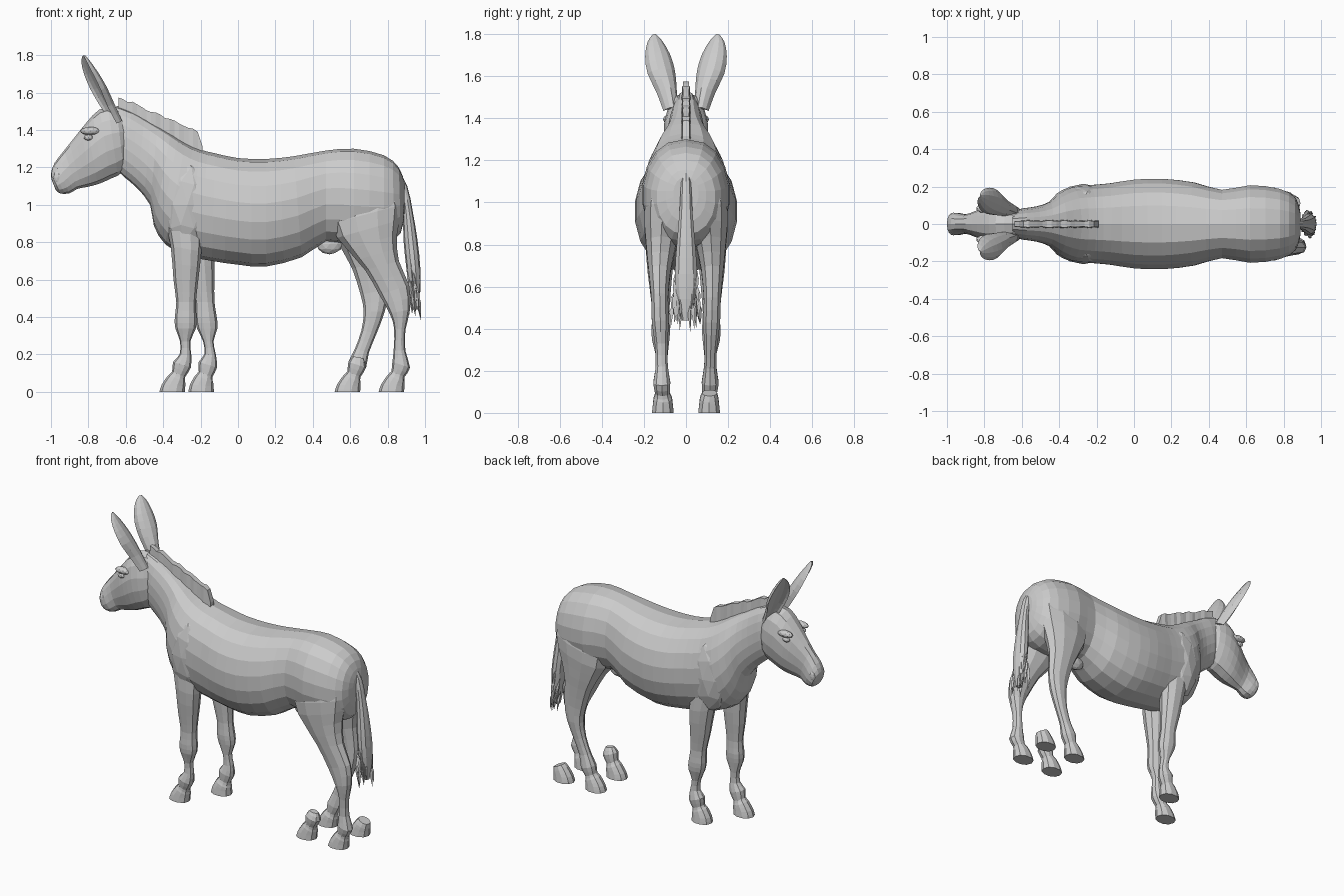
import bpy, bmesh, math, random
from mathutils import Vector

if "Cube" in bpy.data.objects:
    bpy.data.objects.remove(bpy.data.objects["Cube"])
random.seed(4)

hide = bpy.data.materials.new("light grey")
hide.use_nodes = True
GREY = (0.6, 0.6, 0.6, 1)
hide.diffuse_color = GREY
hide.node_tree.nodes["Principled BSDF"].inputs["Base Color"].default_value = GREY


def finish(name, bm):
    bmesh.ops.recalc_face_normals(bm, faces=bm.faces)
    mesh = bpy.data.meshes.new(name)
    bm.to_mesh(mesh)
    bm.free()
    mesh.materials.append(hide)
    ob = bpy.data.objects.new(name, mesh)
    bpy.context.collection.objects.link(ob)
    return ob


def refine(rows, steps):
    """Catmull-Rom interpolation between rows of numbers."""
    out = []
    for i in range(len(rows) - 1):
        p0, p1, p2 = rows[max(i - 1, 0)], rows[i], rows[i + 1]
        p3 = rows[min(i + 2, len(rows) - 1)]
        for k in range(steps):
            t = k / steps
            out.append([0.5 * (2 * b + (c - a) * t + (2 * a - 5 * b + 4 * c - d) * t * t
                               + (3 * b - a - 3 * c + d) * t ** 3)
                        for a, b, c, d in zip(p0, p1, p2, p3)])
    return out + [list(rows[-1])]


def skin(name, rings):
    """Closed skin over rings of points."""
    bm = bmesh.new()
    vr = [[bm.verts.new(p) for p in ring] for ring in rings]
    n = len(vr[0])
    for a, b in zip(vr, vr[1:]):
        for i in range(n):
            j = (i + 1) % n
            bm.faces.new((a[i], a[j], b[j], b[i]))
    bm.faces.new(vr[0])
    bm.faces.new(vr[-1])
    return finish(name, bm)


def loft(name, rows, sides=14, steps=2, side=1):
    """Each row: edge point (x, z), opposite edge point (x, z), half width, centre y."""
    rings = []
    for ax, az, bx, bz, w, y in refine(rows, steps):
        ring = []
        for i in range(sides):
            t = math.tau * i / sides
            c, s = math.cos(t), math.sin(t)
            s = math.copysign(abs(s) ** 0.85, s)
            ring.append(((ax + bx) / 2 + c * (ax - bx) / 2, side * (y + w * s),
                         (az + bz) / 2 + c * (az - bz) / 2))
        rings.append(ring)
    return skin(name, rings)


def blob(name, centre, size):
    bm = bmesh.new()
    bmesh.ops.create_icosphere(bm, subdivisions=2, radius=1)
    for v in bm.verts:
        v.co = Vector(centre) + Vector(a * b for a, b in zip(v.co, size))
    return finish(name, bm)


# Trunk running into the neck
loft("body", [
    (.89, 1.12, .89, .96, .06, 0), (.86, 1.20, .87, .85, .14, 0),
    (.78, 1.265, .78, .79, .19, 0), (.62, 1.30, .62, .78, .21, 0),
    (.47, 1.29, .47, .80, .185, 0), (.30, 1.26, .34, .72, .225, 0),
    (.15, 1.245, .15, .67, .245, 0), (0, 1.25, 0, .68, .24, 0),
    (-.12, 1.275, -.14, .70, .22, 0), (-.2, 1.295, -.28, .73, .21, 0),
    (-.28, 1.33, -.39, .79, .2, 0), (-.36, 1.38, -.45, .89, .165, 0),
    (-.43, 1.42, -.47, 1.0, .12, 0), (-.5, 1.46, -.54, 1.09, .095, 0),
    (-.57, 1.50, -.61, 1.15, .085, 0), (-.65, 1.53, -.65, 1.19, .07, 0)], 18)

# Head
loft("head", [
    (-.59, 1.46, -.57, 1.28, .05, 0), (-.65, 1.52, -.61, 1.18, .095, 0),
    (-.74, 1.51, -.68, 1.14, .108, 0), (-.81, 1.44, -.75, 1.11, .098, 0),
    (-.87, 1.365, -.81, 1.095, .072, 0), (-.93, 1.29, -.86, 1.085, .052, 0),
    (-.98, 1.225, -.90, 1.062, .06, 0), (-1.0, 1.17, -.95, 1.06, .055, 0),
    (-.995, 1.13, -.975, 1.08, .03, 0)], 14)

# Legs: one row list for each pose, hoof at the end
HOOF = [(.825, .16, .92, .13, .042, .115), (.82, .11, .89, .08, .036, .112),
        (.80, .09, .89, .05, .045, .11), (.765, .04, .89, .03, .05, .11),
        (.752, 0, .888, 0, .054, .11)]


def hoof_rows(dx):
    return [(a + dx, az, b + dx, bz, w, y) for a, az, b, bz, w, y in HOOF]


hind_back = [
    (.60, 1.12, .84, 1.16, .06, .10), (.50, .90, .875, 1.0, .09, .11),
    (.585, .76, .85, .84, .075, .118), (.68, .65, .86, .70, .055, .125),
    (.755, .52, .915, .57, .042, .125), (.81, .42, .92, .44, .042, .122),
    (.835, .34, .895, .33, .032, .118), (.832, .22, .895, .22, .03, .115)] + HOOF
hind_front = hind_back[:2] + [
    (.55, .77, .83, .84, .075, .118), (.61, .66, .80, .70, .055, .125),
    (.655, .52, .805, .55, .042, .125), (.672, .43, .785, .43, .042, .122),
    (.66, .33, .74, .31, .032, .118), (.625, .23, .70, .21, .03, .115)] + hoof_rows(-.235)
fore = [
    (-.40, .97, -.18, .97, .06, .125), (-.36, .78, -.195, .75, .068, .125),
    (-.345, .6, -.212, .6, .054, .122), (-.33, .48, -.225, .48, .042, .12),
    (-.338, .40, -.222, .40, .046, .12), (-.335, .34, -.225, .34, .042, .12),
    (-.31, .27, -.255, .27, .029, .115), (-.312, .2, -.25, .2, .029, .115)] + hoof_rows(-1.172)
fore_back = [(a + .155 * (1 - .75 * az), az, b + .155 * (1 - .75 * bz), bz, w, y)
             for a, az, b, bz, w, y in fore]
loft("right_front_leg", fore, 10, 2, -1)
loft("left_front_leg", fore_back, 10, 2, 1)
loft("right_hind_leg", hind_back, 10, 2, -1)
loft("left_hind_leg", hind_front, 10, 2, 1)

# Loose spare hooves beside the hind feet
loft("spare_front_hoof", [(.615, .19, .67, .18, .02, .115)] + hoof_rows(-.235), 10, 2, -1)
loft("spare_rear_hoof", HOOF[1:], 10, 2, 1)

# Ears: hollow scoops opening forwards and outwards
EAR = [(-.65, .07, 1.44, .035, .045), (-.70, .088, 1.53, .05, .055),
       (-.745, .112, 1.62, .07, .055), (-.785, .13, 1.70, .064, .045),
       (-.815, .145, 1.765, .038, .028), (-.825, .15, 1.797, .01, .01)]
for label, s in (("left", 1), ("right", -1)):
    rings = []
    for x, y, z, w, d in refine(EAR, 2):
        ring = []
        for i in range(12):
            c, q = math.cos(math.tau * i / 12), math.sin(math.tau * i / 12)
            depth = d * c if c > -.1 else d * (-.1 - c) * .55
            side, fwd = w * q, depth - d * .3
            ring.append((x + .92 * fwd + .38 * side, s * (y - .38 * fwd + .92 * side), z + .4 * fwd))
        rings.append(ring)
    skin(label + "_ear", rings)
    # Brow, eye and nostril rim
    blob(label + "_brow", (-.79, s * .083, 1.395), (.055, .026, .022))
    blob(label + "_eye", (-.80, s * .086, 1.36), (.025, .016, .016))
    blob(label + "_nostril", (-.965, s * .045, 1.145), (.022, .016, .035))
    blob(label + "_shoulder", (-.27, s * .13, 1.0), (.13, .085, .24))

# Upright mane with a ragged top edge
bm = bmesh.new()
columns = []
for i in range(19):
    t = i / 18
    x, base = -.64 + .45 * t, 1.50 - .23 * t
    top = 1.578 - .2 * t - (.07 if i == 18 else 0) + random.uniform(-.008, .008)
    w = .02 + random.uniform(-.003, .004)
    columns.append([bm.verts.new(p) for p in (
        (x, -w, base), (x, w, base), (x, w * .8, top), (x, -w * .8, top))])
for a, b in zip(columns, columns[1:]):
    for k in range(4):
        bm.faces.new((a[k], a[(k + 1) % 4], b[(k + 1) % 4], b[k]))
bm.faces.new(columns[0])
bm.faces.new(columns[-1])
finish("mane", bm)

# Tail with hanging strands
loft("tail", [
    (.84, 1.22, .83, 1.16, .012, 0), (.905, 1.10, .86, 1.08, .025, 0),
    (.935, .96, .88, .96, .032, 0), (.96, .81, .885, .81, .045, 0),
    (.975, .66, .90, .66, .055, 0), (.975, .54, .915, .54, .045, 0),
    (.965, .44, .93, .44, .02, 0)], 10)
bm = bmesh.new()
for i in range(44):
    ang = math.tau * i / 44 * 5
    z = random.uniform(.54, .82)
    length = random.uniform(.12, .19)
    spread = .6 + .5 * (.82 - z) / .28
    x, y = .934 + .032 * spread * math.cos(ang), .062 * spread * math.sin(ang)
    tip = bm.verts.new((min(x + .01, .99), y * 1.1, max(z - length, .36)))
    root = bm.verts.new((x - .01, y * .75, z))
    mid = [bm.verts.new((x + .012 * math.cos(k * math.tau / 3 + ang),
                         y + .012 * math.sin(k * math.tau / 3 + ang), z - length * .45))
           for k in range(3)]
    for k in range(3):
        bm.faces.new((root, mid[k], mid[(k + 1) % 3]))
        bm.faces.new((tip, mid[(k + 1) % 3], mid[k]))
finish("tail_strands", bm)

# Belly sheath
blob("belly_sheath", (.49, 0, .79), (.07, .035, .055))
